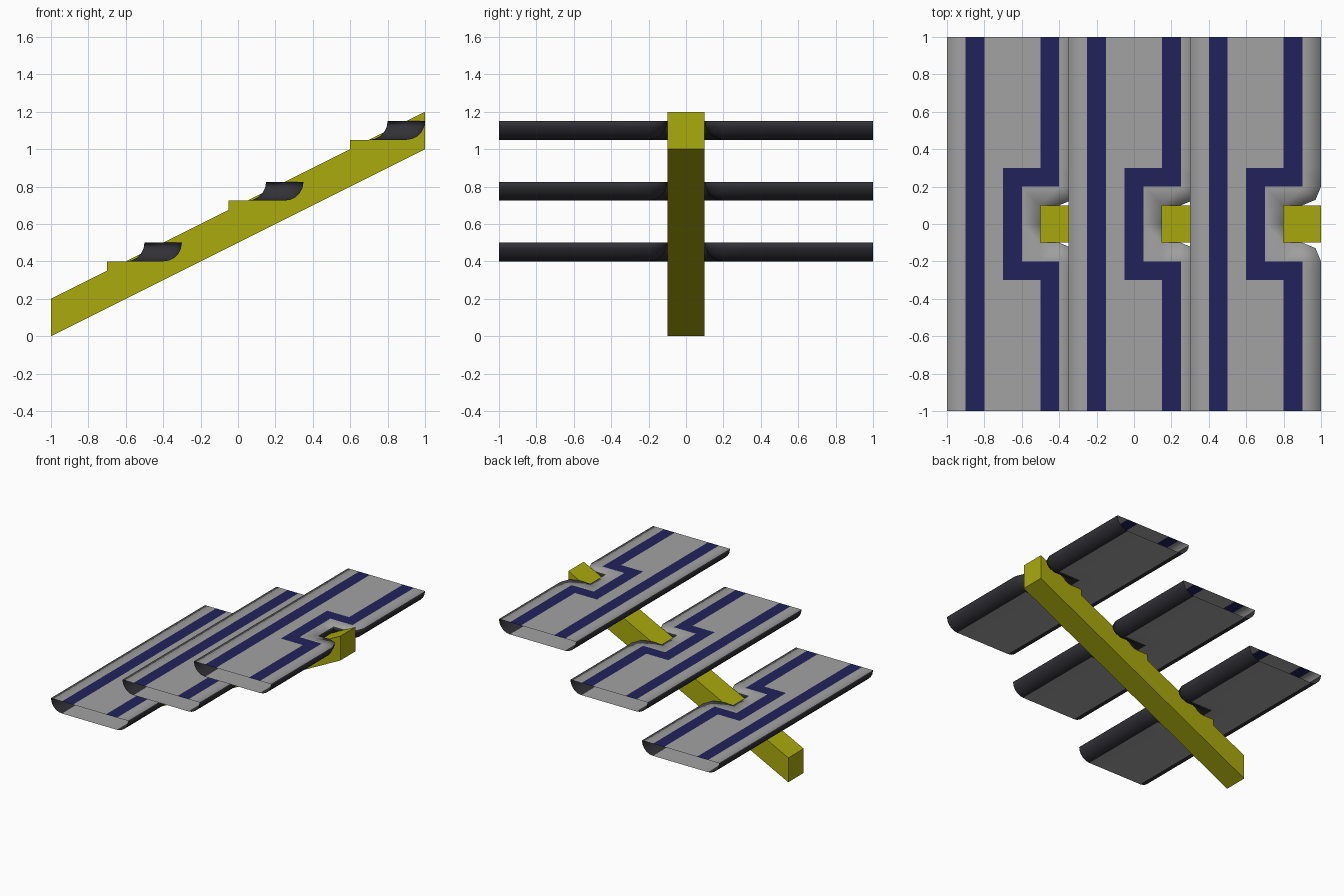
import bpy, bmesh, math
from mathutils import Vector

if "Cube" in bpy.data.objects:
    bpy.data.objects.remove(bpy.data.objects["Cube"])

def material(name, rgb):
    m = bpy.data.materials.new(name)
    m.diffuse_color = (*rgb, 1)
    m.use_nodes = True
    m.node_tree.nodes["Principled BSDF"].inputs["Base Color"].default_value = m.diffuse_color
    return m

YELLOW = material("yellow_paint", (0.40, 0.40, 0.004))
GREY = material("light_grey", (0.36, 0.36, 0.36))
BLUE = material("navy_grip", (0.016, 0.016, 0.105))
DARK = material("dark_edge", (0.03, 0.03, 0.037))

RUN, RISE = 0.65, 0.325
S = 0.1  # cell size, also the radius of the rounded rim

def finish(bm, name, mats):
    me = bpy.data.meshes.new(name)
    bm.to_mesh(me)
    bm.free()
    for m in mats:
        me.materials.append(m)
    ob = bpy.data.objects.new(name, me)
    bpy.context.collection.objects.link(ob)
    return ob

# sloping central beam with a small level ledge under each tread
bm = bmesh.new()
outline = [(-1, 0), (1, 1), (1, 1.2)]
for i in (2, 1, 0):
    x, z = -0.7 + RUN * i, 0.35 + RISE * i
    outline += [(x + 0.1, z + 0.05), (x, z + 0.05), (x, z)]
outline.append((-1, 0.2))
face = bm.faces.new([bm.verts.new((x, -0.1, z)) for x, z in outline])
new = bmesh.ops.extrude_face_region(bm, geom=[face])["geom"]
bmesh.ops.translate(bm, verts=[v for v in new if isinstance(v, bmesh.types.BMVert)], vec=(0, 0.2, 0))
bmesh.ops.recalc_face_normals(bm, faces=bm.faces)
finish(bm, "beam", [YELLOW])

def is_stripe(i, y):
    y = abs(y)
    return i == 1 or (i == 5 and y > 0.2) or (i == 3 and y < 0.3) or (i >= 3 and 0.2 < y < 0.3)

def rim_paths():
    # each point: foot position and outward direction
    ys = [1 - S * j for j in range(21)]
    back = [((S, y), (-1, 0)) for y in reversed(ys)]
    half = [((0.6, y), (1, 0)) for y in ys if y > 0.15]
    half += [((0.6, 0.2), (math.cos(a), -math.sin(a))) for a in (math.pi / 4, math.pi / 2)]
    half += [((0.5, 0.2), (0, -1)), ((0.4, 0.2), (1, -1)), ((0.4, 0.1), (1, 0))]
    mirror = [((p[0], -p[1]), (d[0], -d[1])) for p, d in reversed(half)]
    # mouth corner directions are mirrored in y only
    mirror = [(p, (abs(d[0]), d[1])) for p, d in mirror]
    return back, half + [((0.4, 0), (1, 0))] + mirror

def tread(name, x0, z0):
    bm = bmesh.new()

    def quad(pts, mat):
        f = bm.faces.new([bm.verts.new((x0 + p[0], p[1], z0 + p[2])) for p in pts])
        f.material_index = mat
        f.smooth = True

    # flat top and underside, leaving the notch open
    for i in range(1, 6):
        for j in range(20):
            y = -1 + S * j
            yc = y + S / 2
            if i >= 4 and abs(yc) < 0.2:
                continue
            c = [(S * i, y), (S * i + S, y), (S * i + S, y + S), (S * i, y + S)]
            quad([(*p, S) for p in c], 1 if is_stripe(i, yc) else 0)
            quad([(*p, 0) for p in reversed(c)], 0)

    # curved dark edge, then a flat grey lip back to the top
    n = 5
    prof = [(S * math.sin(k * math.pi / 2 / n), S * (1 - math.cos(k * math.pi / 2 / n))) for k in range(n + 1)]
    prof.append((0, S))
    for path in rim_paths():
        for (p, d), (q, e) in zip(path, path[1:]):
            for k in range(n + 1):
                (r0, h0), (r1, h1) = prof[k], prof[k + 1]
                quad([(q[0] + e[0] * r0, q[1] + e[1] * r0, h0),
                      (p[0] + d[0] * r0, p[1] + d[1] * r0, h0),
                      (p[0] + d[0] * r1, p[1] + d[1] * r1, h1),
                      (q[0] + e[0] * r1, q[1] + e[1] * r1, h1)], 0 if k == n else 2)
    bmesh.ops.remove_doubles(bm, verts=bm.verts, dist=0.0005)
    bmesh.ops.recalc_face_normals(bm, faces=bm.faces)
    top = max(bm.faces, key=lambda f: f.calc_center_median().z)
    if top.normal.z < 0:
        bmesh.ops.reverse_faces(bm, faces=bm.faces)
    finish(bm, name, [GREY, BLUE, DARK])

# three treads climbing the beam
for i in range(3):
    tread(f"tread_{i + 1}", -1 + RUN * i, 0.4 + RISE * i)
